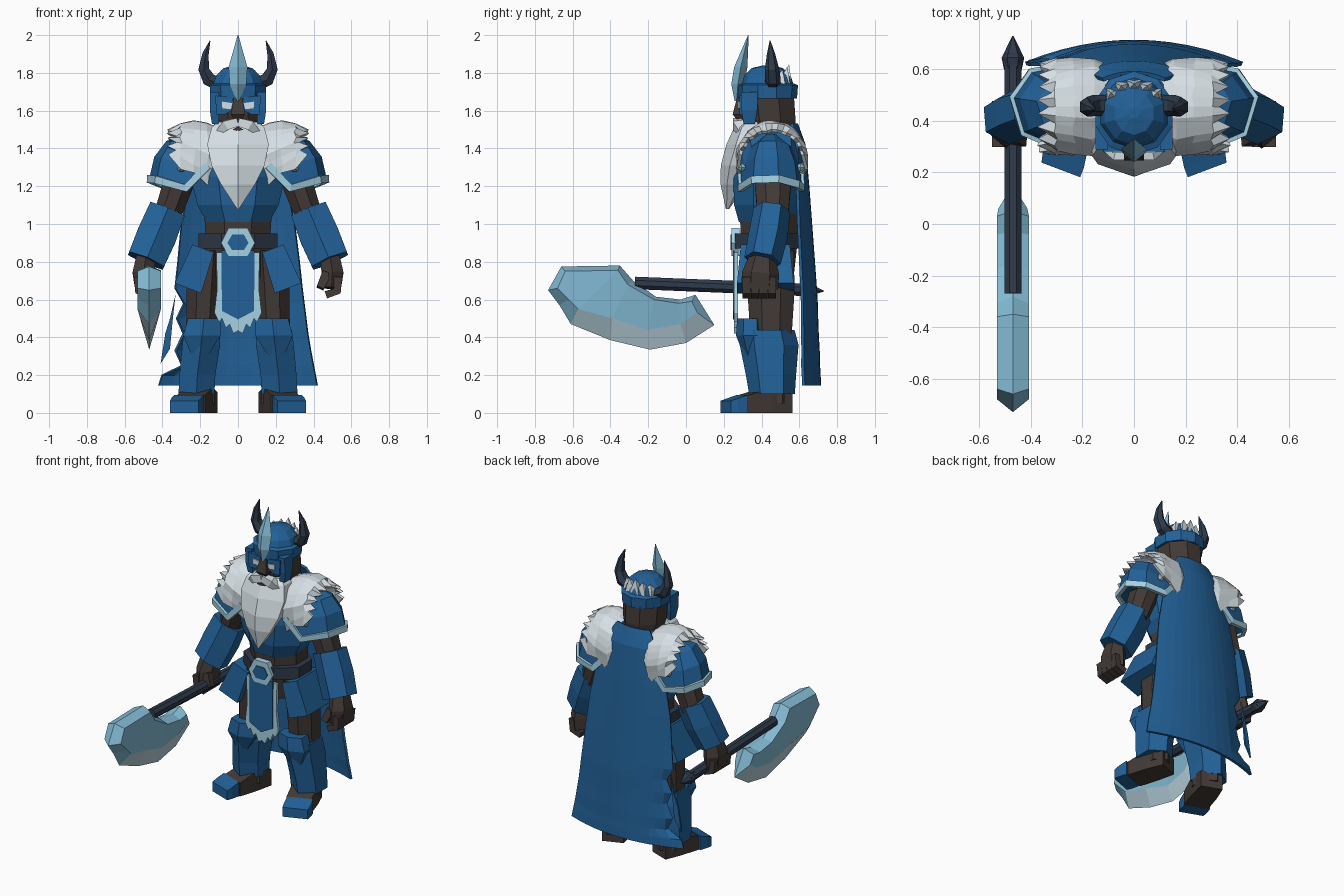
import bpy, bmesh, math, random
from mathutils import Vector

random.seed(4)
if "Cube" in bpy.data.objects:
    bpy.data.objects.remove(bpy.data.objects["Cube"])

X, Y, Z = Vector((1, 0, 0)), Vector((0, 1, 0)), Vector((0, 0, 1))


def material(name, *rgb):
    m = bpy.data.materials.new(name)
    m.use_nodes = True
    m.diffuse_color = (*rgb, 1)
    m.node_tree.nodes["Principled BSDF"].inputs["Base Color"].default_value = (*rgb, 1)
    return m


BLUE = material("armor blue", .016, .12, .315)
BROWN = material("dark brown", .055, .042, .037)
SLATE = material("dark slate", .028, .042, .068)
ICE = material("ice blue", .23, .5, .67)
FROST = material("pale frost", .48, .64, .72)
TRIM = material("trim blue", .38, .64, .77)
FUR = material("fur white", .67, .74, .78)


def add(name, verts, faces, mats, rule=None, mirror=False, thick=0):
    """Make a mesh object, or a left and right pair of them."""
    mats = mats if isinstance(mats, list) else [mats]
    for s, prefix in [(1, "left_"), (-1, "right_")] if mirror else [(1, "")]:
        me = bpy.data.meshes.new(prefix + name)
        me.from_pydata([(s * v[0], v[1], v[2]) for v in verts], [], faces)
        bm = bmesh.new()
        bm.from_mesh(me)
        bmesh.ops.recalc_face_normals(bm, faces=bm.faces)
        for f in bm.faces:
            f.material_index = rule(f) if rule else 0
        bm.to_mesh(me)
        bm.free()
        for m in mats:
            me.materials.append(m)
        ob = bpy.data.objects.new(prefix + name, me)
        bpy.context.collection.objects.link(ob)
        if thick:
            mod = ob.modifiers.new("thickness", "SOLIDIFY")
            mod.thickness, mod.offset = thick, 0


def loft(name, rings, mats, closed=True, **kw):
    """Skin a row of point rings; closed rings get end caps."""
    n = len(rings[0])
    faces = []
    for r in range(len(rings) - 1):
        for i in range(n if closed else n - 1):
            a, b, j = r * n, (r + 1) * n, (i + 1) % n
            faces.append((a + i, a + j, b + j, b + i))
    if closed:
        faces += [list(range(n)), list(range((len(rings) - 1) * n, len(rings) * n))]
    add(name, [p for ring in rings for p in ring], faces, mats, **kw)


def limb(name, stations, n, mats, axis=None, ref=Y, phase=.5, **kw):
    """Skin n-sided rings; each station is x, y, z, half width, half depth."""
    pts = [Vector(s[:3]) for s in stations]
    grow = 1 / math.cos(math.pi / n) if phase else 1
    rings = []
    for k, s in enumerate(stations):
        d = Vector(axis) if axis else pts[min(k + 1, len(pts) - 1)] - pts[max(k - 1, 0)]
        u = d.cross(ref).normalized()
        v = d.cross(u).normalized()
        angles = [(i + phase) * math.tau / n for i in range(n)]
        rings.append([pts[k] + grow * (u * s[3] * math.cos(a) + v * s[4] * math.sin(a))
                      for a in angles])
    loft(name, rings, mats, **kw)


def column(name, stations, n, mats, **kw):
    """Upright centred body part; each station is z, y, half width, half depth."""
    limb(name, [(0, y, z, a, b) for z, y, a, b in stations], n, mats, axis=Z, **kw)


def slab(name, pts, offset, mat, **kw):
    loft(name, [pts, [Vector(p) + Vector(offset) for p in pts]], mat, **kw)


def front_plate(name, outline, y, depth, mat, **kw):
    slab(name, [(x, y, z) for x, z in outline], (0, depth, 0), mat, **kw)


def symmetric(half):
    return half + [(-x, z) for x, z in reversed(half) if x]


# Torso and belt
column("chest", [(1.01, .43, .165, .15), (1.1, .43, .215, .175), (1.25, .43, .25, .18),
                 (1.4, .445, .24, .165), (1.51, .46, .13, .11)], 8, BLUE)
column("belly", [(.92, .44, .17, .15), (1.07, .44, .18, .155)], 8, BROWN)
column("pelvis", [(.72, .44, .17, .13), (.9, .44, .2, .15)], 8, BROWN)
column("belt", [(.87, .43, .21, .17), (.95, .43, .21, .17)], 8, SLATE)
hexagon = [(.09, .9), (.05, .98), (-.05, .98), (-.09, .9), (-.05, .83), (.05, .83)]
front_plate("buckle", hexagon, .242, .04, TRIM)
front_plate("buckle_center", [(x * .62, .9 + (z - .9) * .55) for x, z in hexagon],
            .236, .009, BLUE)

# Loincloth and hip plates
front_plate("loincloth_border", symmetric(
    [(.115, .85), (.11, .66), (.125, .53), (.1, .48), (.085, .5), (.065, .45), (.045, .47),
     (.025, .42), (0, .435)]), .255, .02, TRIM)
front_plate("loincloth", symmetric([(.088, .86), (.085, .54), (0, .495)]), .248, .009, BLUE)
limb("hip_plate", [(.185, .42, .87, .06, .13), (.265, .42, .66, .075, .15)], 4, BLUE, mirror=True)

# Legs
limb("thigh", [(.165, .44, .86, .09, .13), (.18, .45, .65, .092, .125),
               (.19, .45, .42, .085, .11)], 8, BROWN, axis=Z, mirror=True)
limb("greave", [(.19, .43, .44, .095, .125), (.195, .44, .36, .1, .135), (.215, .45, .2, .095, .115),
                (.22, .455, .1, .095, .105)], 6, BLUE, axis=Z, mirror=True)
limb("knee_plate", [(.18, .34, .5, .085, .06), (.19, .34, .41, .1, .065),
                    (.205, .35, .28, .03, .03)], 6, BLUE, axis=Z, mirror=True)
limb("ankle", [(.2, .46, .16, .075, .09), (.2, .46, .05, .075, .09)], 6, BROWN, axis=Z, mirror=True)
foot = dict(axis=(.35, -.93, 0), ref=Z, mirror=True)
limb("boot", [(.175, .54, .055, .07, .055), (.21, .43, .067, .08, .067),
              (.25, .3, .046, .08, .046)], 4, BROWN, **foot)
limb("toe_cap", [(.26, .3, .048, .082, .048), (.275, .245, .038, .085, .038),
                 (.284, .21, .032, .08, .032)], 4, BLUE, **foot)

# Arms
limb("upper_arm", [(.27, .46, 1.38, .08, .1), (.32, .46, 1.2, .08, .095),
                   (.38, .46, 1.03, .07, .08)], 8, BROWN, mirror=True)
limb("bracer", [(.375, .455, 1.075, .098, .085), (.43, .435, .94, .105, .09),
                (.487, .405, .806, .1, .085)], 6, BLUE, mirror=True)
limb("palm", [(.487, .405, .83, .05, .06), (.5, .395, .74, .058, .085),
              (.495, .39, .66, .05, .085)], 6, BROWN, mirror=True)
for k in range(4):
    y = .32 + k * .045
    limb("finger_%d" % (k + 1), [(.53, y, .72, .022, .022), (.525, y, .645, .022, .021),
                                 (.465, y, .625, .02, .021)], 4, BROWN, mirror=True)
limb("thumb", [(.47, .34, .74, .025, .025), (.435, .32, .66, .02, .02)], 4, BROWN, mirror=True)

# Shoulder armor
rim = [(.16, .28, 1.31), (.275, .29, 1.19), (.43, .355, 1.235), (.47, .49, 1.24),
       (.4, .59, 1.21), (.27, .615, 1.19), (.16, .605, 1.31)]
center = Vector((.2, .45, 1.3))


def shrink(scale, lift):
    return [center + (Vector(p) - center) * scale + Z * lift for p in rim]


loft("pauldron", [rim, shrink(.9, .11), shrink(.66, .18), shrink(.2, .19)], BLUE, mirror=True)
limb("pauldron_trim", [(*p, .013, .02) for p in rim], 4, TRIM, ref=Z, mirror=True)
for k, (x, y) in enumerate([(.3, .295), (.29, .605)]):
    limb("stud_%d" % k, [(x, y - .02, 1.3, .008, .008), (x, y, 1.3, .022, .022),
                         (x, y + .02, 1.3, .008, .008)], 6, TRIM, ref=X, mirror=True)

# Fur mantle: arched rows from the neck outward, ragged along every border
rows = [(.09, 1.36, .13, .15, 105), (.16, 1.34, .185, .18, 122), (.23, 1.34, .195, .18, 110),
        (.3, 1.34, .185, .178, 95), (.375, 1.34, .15, .165, 80)]
arches, count = [], 19
for r, (x, z, high, deep, sweep) in enumerate(rows):
    arch = []
    for i in range(count):
        ragged = (i % 2) * .045 + random.uniform(0, .015)
        dx = -ragged if r == len(rows) - 1 else random.uniform(-.008, .008)
        a = math.radians(sweep) * (i * 2 / (count - 1) - 1)
        drop = (r % 2) * .035 if i in (0, count - 1) else 0
        bump = 1 + random.uniform(-.02, .04)
        arch.append((x + dx, .455 + deep * bump * math.sin(a),
                     z + high * bump * math.cos(a) - drop))
    arches.append(arch)
loft("fur_mantle", arches, FUR, closed=False, mirror=True, thick=.018)

# Head and face
column("head", [(1.44, .46, .1, .11), (1.55, .445, .125, .135), (1.7, .43, .13, .14)], 8, BROWN)
limb("nose", [(0, .29, 1.67, .022, .02), (0, .275, 1.58, .038, .028),
              (0, .285, 1.55, .02, .015)], 4, BROWN, axis=Z)
front_plate("eye_guard", [(.025, 1.67), (.12, 1.68), (.115, 1.58), (.07, 1.58), (.03, 1.6)],
            .282, .03, BLUE, mirror=True)
front_plate("eye", [(.03, 1.64), (.085, 1.648), (.083, 1.612), (.038, 1.608)],
            .275, .009, FUR, mirror=True)
limb("cheek_guard", [(.125, .335, 1.7, .024, .045), (.125, .335, 1.6, .024, .042),
                     (.12, .335, 1.53, .018, .03)], 4, BLUE, axis=Z, mirror=True)
column("beard", [(1.54, .35, .11, .05), (1.51, .335, .14, .07), (1.42, .315, .163, .088),
                 (1.31, .28, .14, .083), (1.21, .25, .09, .058), (1.08, .22, .005, .008)], 6, FUR)
limb("moustache", [(0, .27, 1.54, .022, .02), (.06, .275, 1.525, .026, .028),
                   (.13, .31, 1.46, .008, .01)], 4, FUR, mirror=True)
front_plate("mouth", symmetric([(.03, 1.5), (0, 1.515)]) + [(0, 1.49)], .248, .009, BROWN)

# Helmet, crest, horns and the spikes behind
column("helmet_band", [(1.665, .43, .145, .15), (1.735, .43, .15, .155), (1.745, .43, .13, .13)],
       10, BLUE)
column("helmet_dome", [(1.73, .43, .135, .135), (1.785, .43, .115, .118), (1.825, .43, .075, .08),
                       (1.84, .43, .02, .02)], 10, BLUE)
limb("crest", [(0, .268, 1.65, .006, .01), (0, .275, 1.74, .044, .035), (0, .29, 1.83, .05, .035),
               (0, .33, 2, .002, .002)], 4, ICE, axis=Z, phase=0)
limb("horn", [(.11, .46, 1.745, .036, .036), (.155, .46, 1.765, .036, .036),
              (.182, .455, 1.82, .028, .033), (.172, .45, 1.9, .017, .019),
              (.148, .445, 1.97, .002, .002)], 6, SLATE, mirror=True)
for k in range(5):
    a = (k - 2) * .42
    x, y = .105 * math.sin(a), .43 + .105 * math.cos(a)
    limb("ice_spike_%d" % k, [(x, y, 1.735, .03, .026), (x, y, 1.78, .026, .02),
                              (x * 1.15, y + .01, 1.845 - .015 * abs(k - 2), .001, .001)], 4, FUR)

# Cape: rows of z, centre depth, half width and how far the torn side reaches
cape = []
for z, y, half, torn in [(1.53, .585, .12, 1), (1.42, .625, .19, 1), (1.2, .645, .26, 1),
                         (1, .66, .3, 1), (.8, .675, .325, .98), (.66, .685, .34, .98),
                         (.58, .69, .35, .82), (.5, .692, .36, .9), (.42, .695, .37, .78),
                         (.33, .7, .385, .86), (.25, .702, .4, .74), (.2, .705, .41, .98),
                         (.145, .707, .42, 1)]:
    cols = [(i - 6) / 6 for i in range(13)]
    cape.append([(half * t * (torn if t < -.9 else 1 if t > -.6 else (1 + torn) / 2),
                  y - .085 * t * t * min(1, half * 2.5), z) for t in cols])
loft("cape", cape, BLUE, closed=False, thick=.016)
slab("cape_scrap", [(-.33, .63, .63), (-.345, .63, .5), (-.36, .63, .34), (-.41, .625, .26),
                    (-.385, .625, .42), (-.36, .63, .5)], (0, .012, 0), BLUE)

# Axe
limb("axe_handle", [(-.47, -.27, .688, .033, .033), (-.47, .66, .65, .033, .033)], 8, SLATE, ref=X)
limb("axe_pommel", [(-.47, .6, .652, .03, .03), (-.47, .645, .651, .038, .038),
                    (-.47, .73, .645, .002, .002)], 6, SLATE, ref=X)
edge = [(-.73, .65), (-.66, .775), (-.35, .78), (-.28, .7), (-.16, .615), (-.03, .6), (.05, .625),
        (.15, .465), (0, .37), (-.19, .335), (-.4, .385), (-.61, .47), (-.67, .57)]
body = [(-.68, .66), (-.64, .75), (-.36, .755), (-.31, .68), (-.17, .6), (-.04, .58), (.03, .59),
        (.06, .53), (-.03, .47), (-.2, .44), (-.39, .5), (-.57, .55), (-.62, .6)]
n = len(edge)


def side(s):
    return [(-.47 + s * .062 * min(1, (z - .33) / .22), y, z) for y, z in body]


verts = side(-1) + [(-.47, y, z) for y, z in edge] + side(1)
faces = [(r * n + i, r * n + (i + 1) % n, (r + 1) * n + (i + 1) % n, (r + 1) * n + i)
         for r in range(2) for i in range(n)]
for base in (0, 2 * n):
    faces.append((base, base + 1, base + n - 1))
    faces += [(base + k, base + k + 1, base + n - 1 - k, base + n - k) for k in range(1, 6)]
add("axe_head", verts, faces, [ICE, FROST],
    rule=lambda f: int(f.calc_center_median().z < .505))
